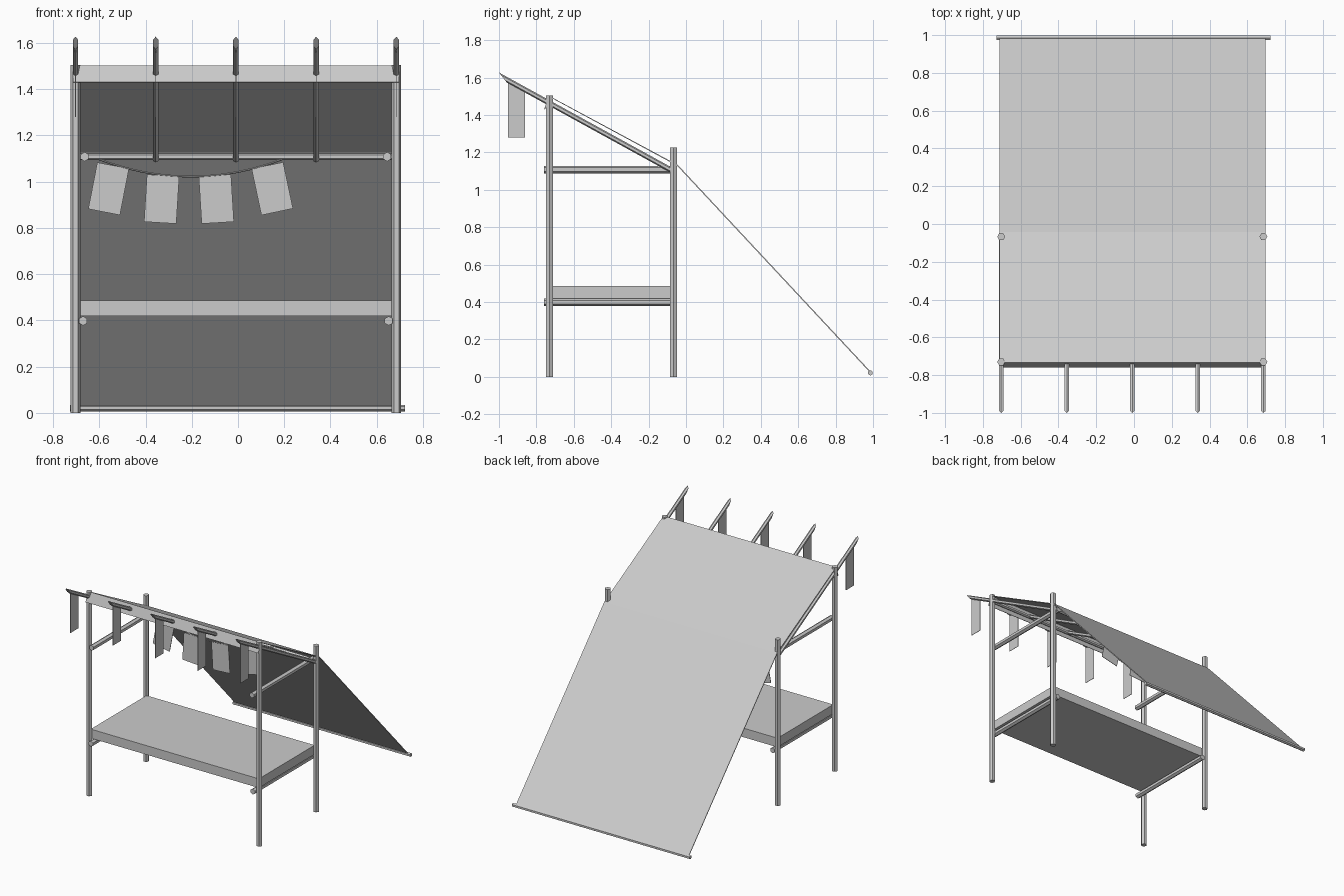
import bpy, math
from mathutils import Vector

if "Cube" in bpy.data.objects:
    bpy.data.objects.remove(bpy.data.objects["Cube"])

CX = -0.009  # centre line of the frame


def mesh_obj(name, verts, faces):
    me = bpy.data.meshes.new(name)
    me.from_pydata([tuple(v) for v in verts], [], faces)
    me.update()
    ob = bpy.data.objects.new(name, me)
    bpy.context.collection.objects.link(ob)
    return ob


def pole(name, a, b, r, ref, n=6, slant=0.0):
    """Straight n-sided pole from a to b; slant cuts the far end obliquely."""
    a, b = Vector(a), Vector(b)
    d = (b - a).normalized()
    u = Vector(ref)
    u = (u - d * u.dot(d)).normalized()
    w = d.cross(u)
    verts = []
    for p, s in ((a, 0), (b, slant)):
        for i in range(n):
            t = 2 * math.pi * i / n
            verts.append(p + r * (math.cos(t) * u + math.sin(t) * w) + d * s * math.cos(t))
    faces = [(i, (i + 1) % n, n + (i + 1) % n, n + i) for i in range(n)]
    faces += [tuple(reversed(range(n))), tuple(range(n, 2 * n))]
    return mesh_obj(name, verts, faces)


def sheet(name, verts, faces, thick):
    ob = mesh_obj(name, verts, faces)
    m = ob.modifiers.new("thickness", "SOLIDIFY")
    m.thickness = thick
    m.offset = 0
    return ob


X, UP = (1, 0, 0), (0, 0, 1)

# Posts and side rails
for side, s in (("left", -1), ("right", 1)):
    x = CX + s * 0.694
    pole(f"front_post_{side}", (x, -0.73, 0), (x, -0.73, 1.505), 0.021, X)
    pole(f"back_post_{side}", (x, -0.067, 0), (x, -0.067, 1.225), 0.021, X)
    for label, off, z in (("upper", 0.654, 1.108), ("lower", 0.661, 0.398)):
        xr = CX + s * off
        pole(f"{label}_rail_{side}", (xr, -0.76, z), (xr, -0.05, z), 0.02, UP)

# Cross poles under the canvas and the pole weighting its lower edge
pole("back_cross_pole", (-0.70, -0.067, 1.108), (0.685, -0.067, 1.108), 0.014, UP)
pole("front_cross_pole", (-0.70, -0.73, 1.46), (0.685, -0.73, 1.46), 0.014, UP)
pole("ground_pole", (-0.727, 0.986, 0.021), (0.722, 0.986, 0.021), 0.014, UP)

# Counter slab
bpy.ops.mesh.primitive_cube_add(size=1, location=(CX, -0.399, 0.453))
slab = bpy.context.object
slab.name = "counter"
slab.scale = (1.372, 0.65, 0.067)

# Rafters with slanted tips, each with a hanging streamer
for i in range(5):
    x = CX + (i - 2) * 0.347
    pole(f"rafter_{i + 1}", (x, -0.06, 1.095), (x, -0.979, 1.60), 0.0135, UP, slant=0.032)
    sheet(f"streamer_{i + 1}",
          [(x, -0.953, 1.28), (x, -0.86, 1.28), (x, -0.86, 1.535), (x, -0.953, 1.586)],
          [(0, 1, 2, 3)], 0.003)

# Canvas: front valance, roof slope, long back slope
profile = [(-0.756, 1.43), (-0.732, 1.50), (-0.045, 1.13), (0.986, 0.025)]
verts = [(x, y, z) for y, z in profile for x in (-0.713, 0.697)]
sheet("canvas", verts, [(2 * i, 2 * i + 1, 2 * i + 3, 2 * i + 2) for i in range(3)], 0.006)

# Bunting cord sagging from the back cross pole
cu = bpy.data.curves.new("bunting_cord", "CURVE")
cu.dimensions = "3D"
cu.bevel_depth = 0.004
cu.bevel_resolution = 0
sp = cu.splines.new("POLY")
N = 12
sp.points.add(N)
for i in range(N + 1):
    t = 2 * i / N - 1
    sp.points[i].co = (-0.205 + 0.41 * t, -0.067, 1.022 + 0.08 * t * t, 1)
bpy.context.collection.objects.link(bpy.data.objects.new("bunting_cord", cu))

# Bunting flags following the cord
for i, (x, z, deg) in enumerate(((-0.54, 1.07, -11), (-0.324, 1.027, -3.5),
                                 (-0.10, 1.027, 3.5), (0.127, 1.07, 12))):
    a = math.radians(deg)
    c, s = math.cos(a), math.sin(a)
    corners = [(-0.07, -0.205), (0.07, -0.205), (0.07, 0), (-0.07, 0)]
    sheet(f"bunting_flag_{i + 1}",
          [(x + p * c - q * s, -0.067, z + p * s + q * c) for p, q in corners],
          [(0, 1, 2, 3)], 0.003)
